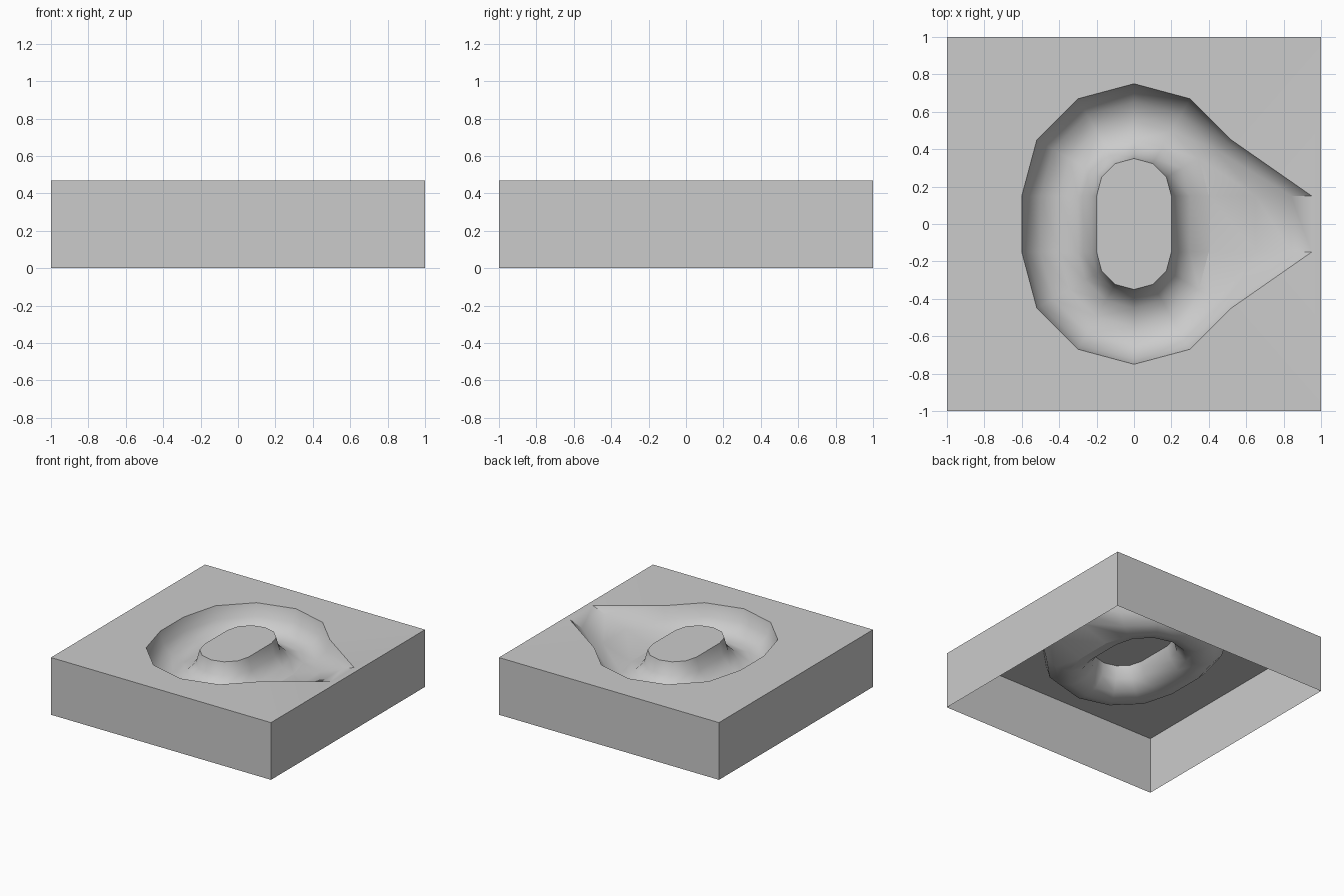
import bpy, bmesh
from math import sin, cos, radians

if "Cube" in bpy.data.objects:
    bpy.data.objects.remove(bpy.data.objects["Cube"])

TOP = 0.47      # height of the block
MAJOR, MINOR = 0.4, 0.2
STRETCH = 0.15  # half of the straight part of the groove

bm = bmesh.new()

# Groove: lower half of a stretched torus, outer rim pulled out into a spout at +x
spout = [(0.95, 0.0), (0.84, -0.04), (0.65, -0.115)]
columns = [(a, STRETCH) for a in range(0, 181, 30)]
columns += [(a, -STRETCH) for a in range(180, 361, 30)]
grid = []
for a, shift in columns:
    ring = []
    for i in range(7):
        t = radians(30 * i)
        r, z = MAJOR + MINOR * cos(t), -MINOR * sin(t)
        if a % 360 == 0 and i < len(spout):
            r, z = spout[i]
        ring.append(bm.verts.new((r * cos(radians(a)), r * sin(radians(a)) + shift, TOP + z)))
    grid.append(ring)
n = len(grid)
for j in range(n):
    p, q = grid[j], grid[(j + 1) % n]
    for i in range(6):
        f = bm.faces.new((p[i], q[i], q[i + 1], p[i + 1]))
        f.smooth = True

# Flat island in the middle
bm.faces.new([ring[-1] for ring in grid])

# Block walls, open underneath
corners = [(-1, -1), (1, -1), (1, 1), (-1, 1)]
low = [bm.verts.new((x, y, 0)) for x, y in corners]
high = [bm.verts.new((x, y, TOP)) for x, y in corners]
for k in range(4):
    m = (k + 1) % 4
    bm.faces.new((low[k], low[m], high[m], high[k]))

# Flat top between the square edge and the groove rim
rim = [bm.edges.get((high[k], high[(k + 1) % 4])) for k in range(4)]
rim += [bm.edges.get((grid[j][0], grid[(j + 1) % n][0])) for j in range(n)]
bmesh.ops.triangle_fill(bm, edges=rim, use_beauty=True, normal=(0, 0, 1))
bmesh.ops.recalc_face_normals(bm, faces=bm.faces[:])
bm.normal_update()
if max(bm.faces, key=lambda f: len(f.verts)).normal.z < 0:
    bmesh.ops.reverse_faces(bm, faces=bm.faces[:])

mesh = bpy.data.meshes.new("grooved_block")
bm.to_mesh(mesh)
bm.free()
block = bpy.data.objects.new("grooved_block", mesh)
bpy.context.collection.objects.link(block)
bpy.context.view_layer.objects.active = block
block.select_set(True)
bpy.ops.object.shade_smooth_by_angle(angle=radians(32))
